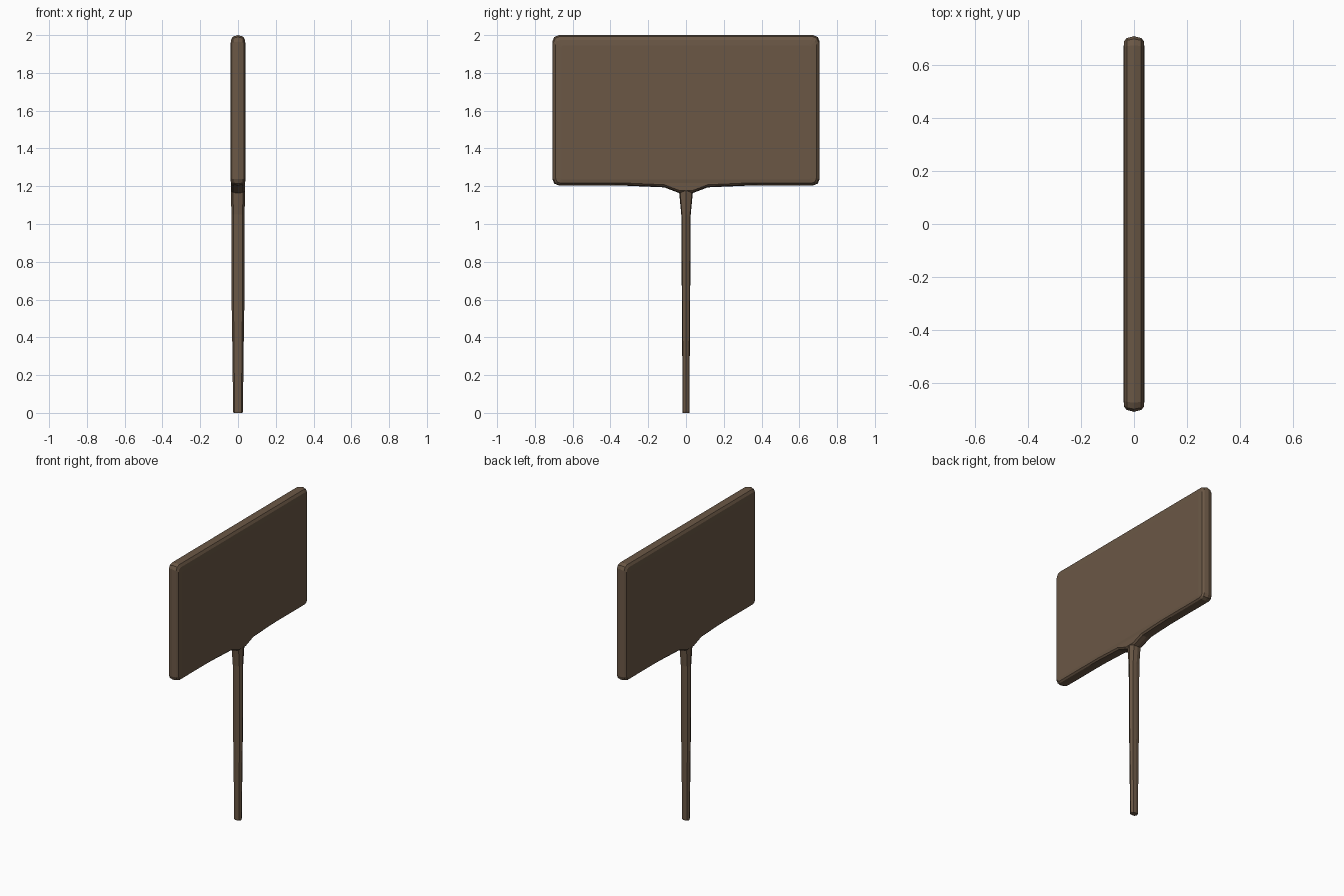
import bpy, bmesh, math

if "Cube" in bpy.data.objects:
    bpy.data.objects.remove(bpy.data.objects["Cube"])

mat = bpy.data.materials.new("brown wood")
mat.diffuse_color = (0.145, 0.096, 0.06, 1)
mat.use_nodes = True
mat.node_tree.nodes["Principled BSDF"].inputs["Base Color"].default_value = mat.diffuse_color


def loft(name, rings):
    """Skin a list of equal-length point rings and cap both ends."""
    bm = bmesh.new()
    loops = [[bm.verts.new(p) for p in ring] for ring in rings]
    n = len(loops[0])
    for a, b in zip(loops, loops[1:]):
        for i in range(n):
            j = (i + 1) % n
            bm.faces.new((a[i], a[j], b[j], b[i]))
    bm.faces.new(loops[0])
    bm.faces.new(loops[-1])
    bmesh.ops.recalc_face_normals(bm, faces=bm.faces)
    me = bpy.data.meshes.new(name)
    bm.to_mesh(me)
    bm.free()
    me.materials.append(mat)
    ob = bpy.data.objects.new(name, me)
    bpy.context.collection.objects.link(ob)
    return ob


def board_ring(x, hy, z0, z1, r):
    """Rounded rectangle in the y-z plane."""
    pts = []
    for sy, cz, start in ((1, z1 - r, 0), (-1, z1 - r, 90),
                          (-1, z0 + r, 180), (1, z0 + r, 270)):
        for k in range(3):
            a = math.radians(start + 45 * k)
            pts.append((x, sy * (hy - r) + r * math.cos(a), cz + r * math.sin(a)))
    return pts


# sign board: softened slab
half = [(0.0, 0.708, 1.204, 2.0, 0.035),
        (0.027, 0.701, 1.208, 1.992, 0.03),
        (0.037, 0.69, 1.216, 1.975, 0.025),
        (0.040, 0.66, 1.235, 1.945, 0.01)]
rings = [board_ring(-h[0], *h[1:]) for h in reversed(half[1:])]
rings += [board_ring(*h) for h in half]
loft("sign_board", rings)


def post_ring(z, hx, hy):
    """Eight-sided chamfered section."""
    shape = [(1, .4), (.7, .85), (0, 1), (-.7, .85),
             (-1, .4), (-.7, -.85), (0, -1), (.7, -.85)]
    shape[0], shape[4] = (1, 0), (-1, 0)
    return [(hx * a, hy * b, z) for a, b in shape]


# tapering post
loft("post", [post_ring(*s) for s in (
    (0.0, .024, .018), (0.01, .026, .019), (0.35, .030, .020), (0.6, .034, .022),
    (1.05, .035, .025), (1.165, .037, .036), (1.25, .037, .036))])


# flare joining post to board: bottom profile lofted across the thickness
def flare_ring(x, lift):
    side = [(.034, 1.163), (.115, 1.194), (.32, 1.203), (.6, 1.207), (.6, 1.26)]
    pts = [(x, y, min(z + lift, 1.26)) for y, z in side]
    return pts + [(x, -y, z) for x, y, z in reversed(pts)]


loft("flare", [flare_ring(x, l) for x, l in (
    (-.037, .014), (-.027, .004), (0, 0), (.027, .004), (.037, .014))])
